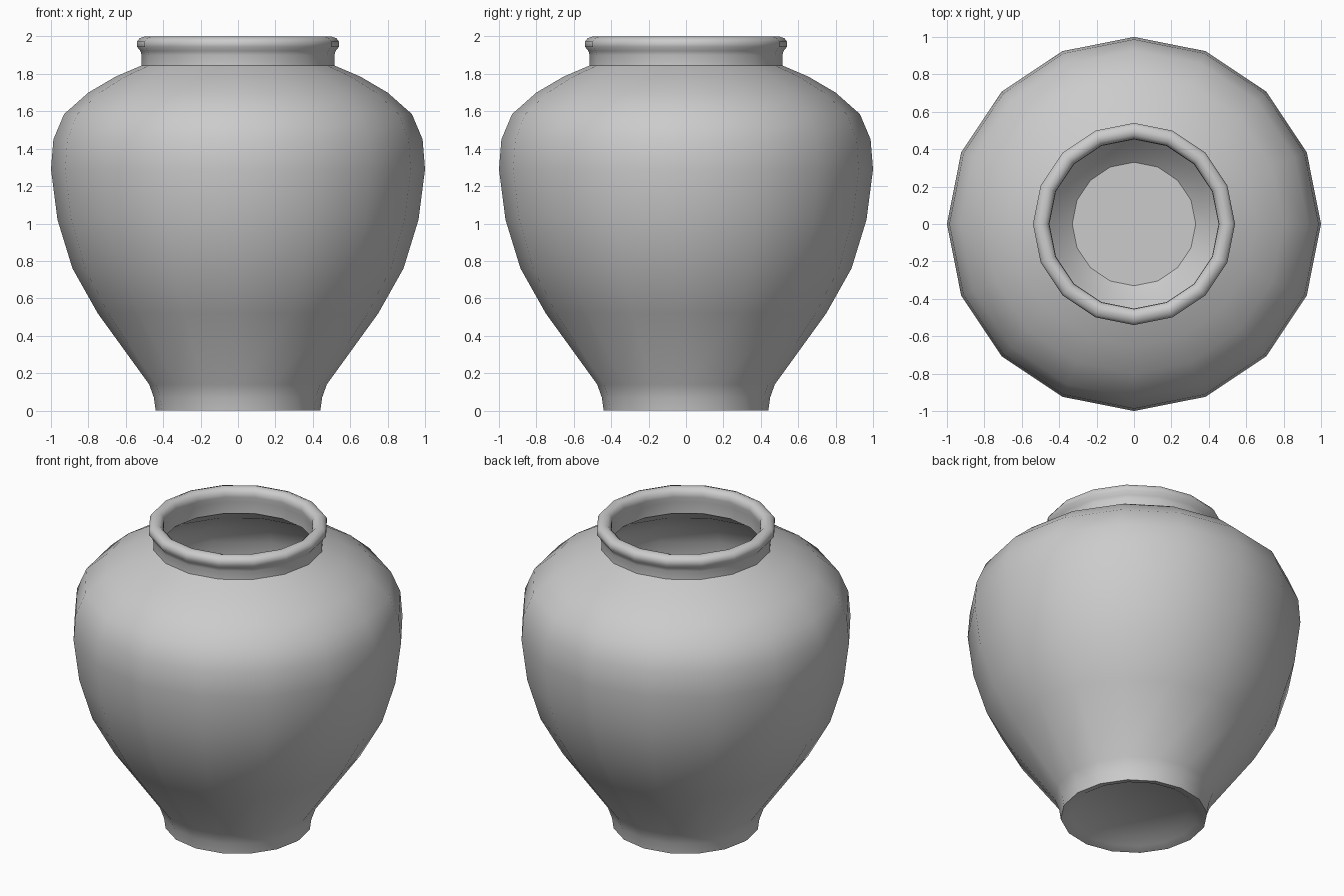
import bpy, bmesh, math

if "Cube" in bpy.data.objects:
    bpy.data.objects.remove(bpy.data.objects["Cube"])

SIDES = 16

# Closed wall section (radius, height): under-foot, outside, lip, then down the inside
PROFILE = [
    # foot recess and foot
    (0.33, 0.05), (0.385, 0.015), (0.44, 0.0), (0.45, 0.07), (0.475, 0.14),
    # body and shoulder
    (0.75, 0.52), (0.885, 0.76), (0.965, 1.02), (1.0, 1.29), (0.987, 1.45),
    (0.93, 1.585), (0.80, 1.70), (0.655, 1.785), (0.515, 1.845),
    # neck and rolled lip
    (0.515, 1.90), (0.522, 1.923), (0.54, 1.945), (0.54, 1.972), (0.527, 1.99),
    (0.50, 2.0), (0.475, 1.995), (0.455, 1.975), (0.452, 1.945), (0.46, 1.91),
    (0.46, 1.835),
    # inner wall down to the floor
    (0.62, 1.73), (0.76, 1.65), (0.87, 1.55), (0.925, 1.43), (0.937, 1.29),
    (0.905, 1.035), (0.825, 0.785), (0.695, 0.555), (0.42, 0.18), (0.33, 0.10),
]


def lathe(name, profile, sides):
    bm = bmesh.new()
    rings = []
    for r, z in profile:
        rings.append([bm.verts.new((r * math.cos(2 * math.pi * i / sides),
                                    r * math.sin(2 * math.pi * i / sides), z))
                      for i in range(sides)])
    for a, b in zip(rings, rings[1:]):
        for i in range(sides):
            j = (i + 1) % sides
            bm.faces.new((a[i], a[j], b[j], b[i]))
    # underside disc and inner floor
    bm.faces.new(list(reversed(rings[0])))
    bm.faces.new(rings[-1])
    bmesh.ops.recalc_face_normals(bm, faces=bm.faces[:])
    mesh = bpy.data.meshes.new(name)
    bm.to_mesh(mesh)
    bm.free()
    obj = bpy.data.objects.new(name, mesh)
    bpy.context.collection.objects.link(obj)
    return obj


vase = lathe("vase", PROFILE, SIDES)
bpy.context.view_layer.objects.active = vase
vase.select_set(True)
bpy.ops.object.shade_smooth_by_angle(angle=math.radians(40))
